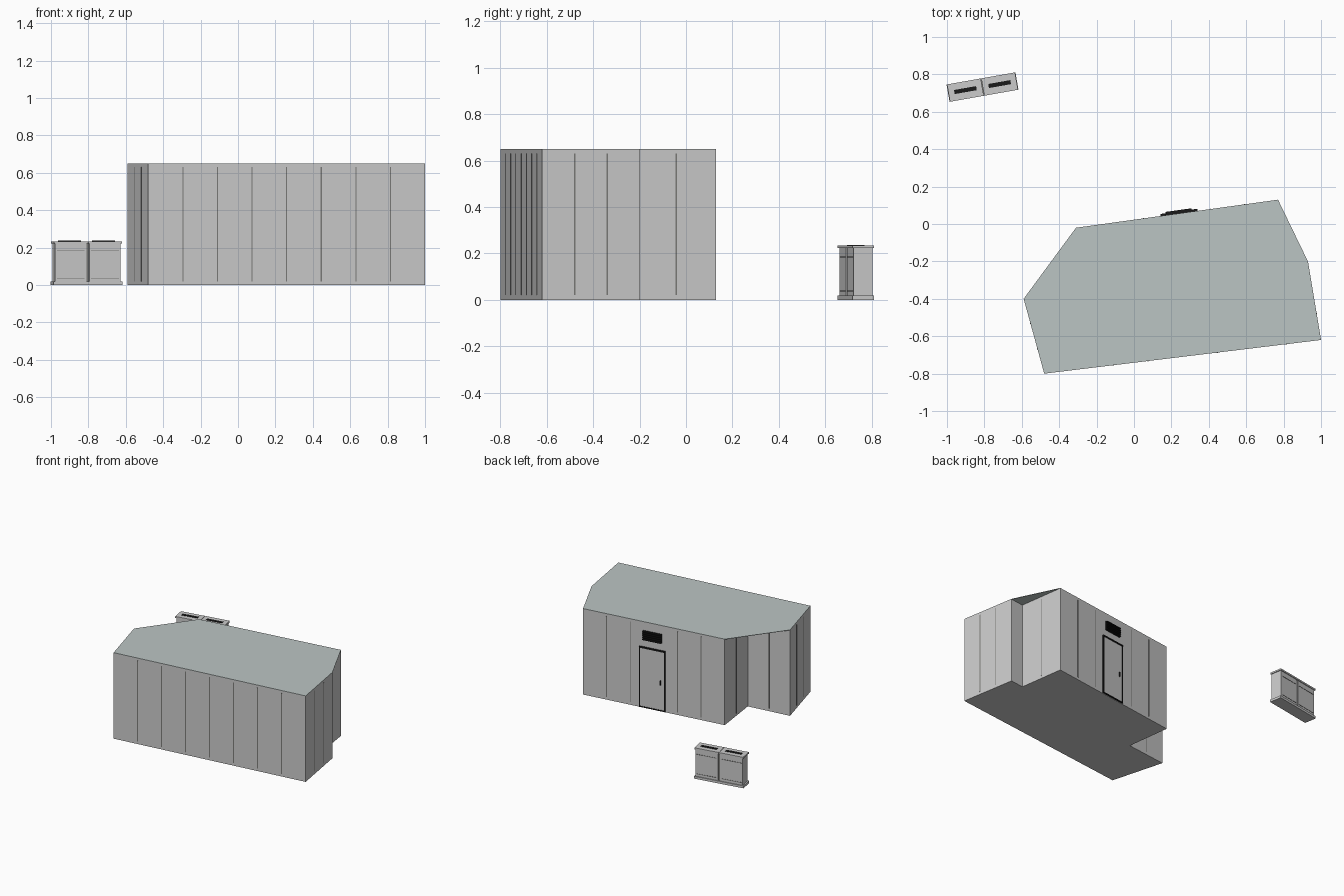
import bpy, bmesh
from math import atan2, radians
from mathutils import Vector, Matrix

if "Cube" in bpy.data.objects:
    bpy.data.objects.remove(bpy.data.objects["Cube"])


def material(name, rgb):
    m = bpy.data.materials.new(name)
    m.diffuse_color = (*rgb, 1)
    m.use_nodes = True
    m.node_tree.nodes["Principled BSDF"].inputs["Base Color"].default_value = m.diffuse_color
    return m


black = material("black", (0.01, 0.01, 0.01))
seam_grey = material("seam_grey", (0.2, 0.2, 0.19))
roof_grey = material("roof_grey", (0.5, 0.56, 0.55))


def finish(name, bm, mat=None):
    bmesh.ops.recalc_face_normals(bm, faces=bm.faces)
    me = bpy.data.meshes.new(name)
    bm.to_mesh(me)
    bm.free()
    ob = bpy.data.objects.new(name, me)
    bpy.context.collection.objects.link(ob)
    if mat:
        me.materials.append(mat)
    return ob


def prism(name, pts, z0, z1, mat=None):
    bm = bmesh.new()
    face = bm.faces.new([bm.verts.new((x, y, z0)) for x, y in pts])
    new = bmesh.ops.extrude_face_region(bm, geom=[face])["geom"]
    verts = [g for g in new if isinstance(g, bmesh.types.BMVert)]
    bmesh.ops.translate(bm, verts=verts, vec=(0, 0, z1 - z0))
    if face.is_valid and len(bm.faces) < len(pts) + 2:
        bm.faces.new([v for v in bm.verts if v not in verts])
    return finish(name, bm, mat)


def box(name, frame, lo, hi, mat=None):
    """Box between two corners, given in a local frame."""
    lo, hi = Vector(lo), Vector(hi)
    bm = bmesh.new()
    bmesh.ops.create_cube(bm, size=1)
    size = hi - lo
    bmesh.ops.transform(bm, matrix=Matrix.Translation((lo + hi) / 2)
                        @ Matrix.Diagonal((*size, 1)), verts=bm.verts)
    ob = finish(name, bm, mat)
    ob.matrix_world = frame
    return ob


def frame_at(x, y, angle):
    return Matrix.Translation((x, y, 0)) @ Matrix.Rotation(angle, 4, 'Z')


# Shelter walls: counter-clockwise plan with two recessed corners
H = 0.65
plan = [(-0.48, -0.80), (1.0, -0.62), (0.93, -0.20), (0.82, -0.215),
        (0.77, 0.13), (-0.31, -0.02), (-0.265, -0.36), (-0.59, -0.40)]
panels = [8, 3, 1, 2, 6, 2, 2, 3]
prism("shelter_walls", plan, 0, H - 0.003)

# Roof sheet spans across the recesses
prism("roof", [p for i, p in enumerate(plan) if i not in (3, 6)], H - 0.003, H, roof_grey)

# Panel seams; local -y points out of each wall
for i, n in enumerate(panels):
    p, q = Vector(plan[i]), Vector(plan[(i + 1) % len(plan)])
    d = q - p
    f = frame_at(p.x, p.y, atan2(d.y, d.x))
    for k in range(1, n):
        if i == 4 and k == 3:
            continue  # door stands here
        s = d.length * k / n
        box(f"wall_seam_{i}_{k}", f, (s - 0.003, -0.0015, 0.02), (s + 0.003, 0.002, 0.63), seam_grey)

# Door in the back wall, centred on the wall frame
p, q = Vector(plan[4]), Vector(plan[5])
d = q - p
mid = p + d * 0.49
back = frame_at(mid.x, mid.y, atan2(d.y, d.x))
box("door_leaf", back, (-0.092, -0.006, 0.012), (0.092, 0.002, 0.452))
for s in (-1, 1):
    a, b = sorted((s * 0.092, s * 0.1))
    box("door_jamb", back, (a, -0.009, 0.004), (b, 0.002, 0.46), black)
box("door_head", back, (-0.1, -0.011, 0.452), (0.1, 0.002, 0.462), black)
box("door_sill", back, (-0.1, -0.009, 0.004), (0.1, 0.002, 0.012), black)
box("door_handle", back, (0.062, -0.014, 0.2), (0.068, -0.006, 0.235), black)

# Louvred vent over the door
box("vent_back", back, (-0.072, -0.006, 0.515), (0.072, 0.002, 0.585), black)
for k in range(5):
    z = 0.518 + k * 0.0145
    box("vent_slat", back, (-0.07, -0.018, z), (0.07, -0.006, z + 0.006), black)

# Pair of outdoor cabinets
cab = frame_at(-0.81, 0.732, radians(10))
box("cabinet_plinth", cab, (-0.187, -0.047, 0), (0.187, 0.047, 0.018))
for s in (-1, 1):
    c = s * 0.093
    box("cabinet_body", cab, (c - 0.085, -0.041, 0.018), (c + 0.085, 0.041, 0.222))
    box("cabinet_lid", cab, (c - 0.0915, -0.047, 0.222), (c + 0.0915, 0.047, 0.234))
    box("lid_grille", cab, (c - 0.06, -0.011, 0.234), (c + 0.06, 0.011, 0.237), black)
    for y in (-0.042, 0.042):
        for z in (0.036, 0.183):
            box("cabinet_door_seam", cab, (c - 0.075, y - 0.001, z), (c + 0.075, y + 0.001, z + 0.003), seam_grey)
# Recessed joint between the cabinets
box("cabinet_joint", cab, (-0.008, -0.036, 0.018), (0.008, 0.036, 0.225), seam_grey)
